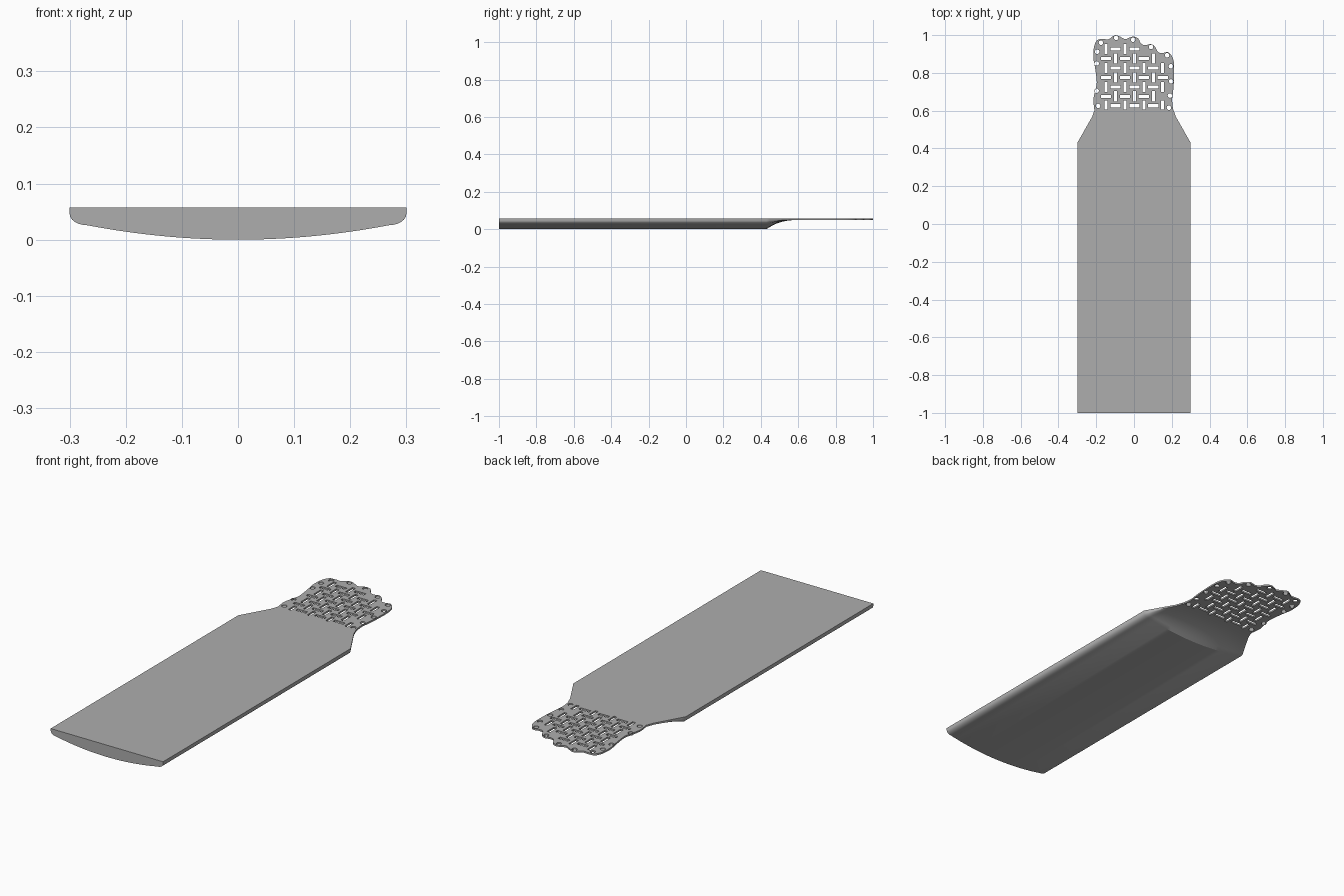
import bpy
import bmesh
from math import cos, sin, pi

cube = bpy.data.objects.get("Cube")
if cube:
    bpy.data.objects.remove(cube, do_unlink=True)

TOP, PLATE_BOTTOM = 0.057, 0.049
SHOULDER, NECK = 0.43, 0.6

grey = bpy.data.materials.new("grey")
grey.use_nodes = True
grey.diffuse_color = (0.42, 0.42, 0.42, 1)
grey.node_tree.nodes["Principled BSDF"].inputs["Base Color"].default_value = (0.42, 0.42, 0.42, 1)


def half_section():
    """Right half of the body underside, as (x, z) from the centre out."""
    belly = [(0.27 * i / 10, 0.026 * (i / 10) ** 2) for i in range(11)]
    edge = [(0.27 + 0.03 * sin(a), 0.046 - 0.02 * cos(a))
            for a in (pi / 2 * k / 6 for k in range(1, 7))]
    return belly + edge


def section(y):
    """Full closed section at y; the neck narrows and thins towards the plate."""
    s = max(0, (y - SHOULDER) / (NECK - SHOULDER))
    t = 1 - (1 - s) ** 2.5
    width = 1 - 0.3 * min(s, 0.8) / 0.8 * 0.86 - 0.042 * max(0, s - 0.8) / 0.2
    half = [(x * width, z + (PLATE_BOTTOM - z) * t) for x, z in half_section()]
    ring = [(-x, z) for x, z in reversed(half[1:])] + half
    ring += [(half[-1][0], TOP), (-half[-1][0], TOP)]
    return [(x, y, z) for x, z in ring]


# Body with tapered neck, lofted from sections
bm = bmesh.new()
stations = [-1] + [SHOULDER + (NECK - SHOULDER) * i / 10 for i in range(11)]
rings = [[bm.verts.new(p) for p in section(y)] for y in stations]
for a, b in zip(rings, rings[1:]):
    for i in range(len(a)):
        j = (i + 1) % len(a)
        bm.faces.new((a[i], a[j], b[j], b[i]))
bm.faces.new(rings[0])
bm.faces.new(rings[-1])
bmesh.ops.recalc_face_normals(bm, faces=bm.faces)
mesh = bpy.data.meshes.new("body")
bm.to_mesh(mesh)
bm.free()
body = bpy.data.objects.new("body", mesh)
bpy.context.collection.objects.link(body)
mesh.materials.append(grey)

# Wavy outline of the perforated plate, right side round to the left
outline = [(0.205, 0.62), (0.202, 0.66), (0.207, 0.7), (0.212, 0.77), (0.212, 0.85),
           (0.2, 0.89), (0.178, 0.91), (0.152, 0.905), (0.128, 0.91), (0.112, 0.937),
           (0.09, 0.952), (0.06, 0.947), (0.038, 0.955), (0.022, 0.982), (0, 0.992),
           (-0.022, 0.988), (-0.045, 0.978), (-0.07, 0.99), (-0.095, 1), (-0.115, 0.992),
           (-0.135, 0.978), (-0.165, 0.979), (-0.195, 0.973), (-0.212, 0.937), (-0.215, 0.88),
           (-0.205, 0.82), (-0.197, 0.75), (-0.205, 0.71), (-0.215, 0.66), (-0.212, 0.62)]


def smooth_loop(pts, steps=4):
    """Catmull-Rom curve through an open list of points."""
    out = []
    for i in range(len(pts) - 1):
        p = [pts[max(0, min(len(pts) - 1, i + k))] for k in (-1, 0, 1, 2)]
        for k in range(steps):
            t = k / steps
            out.append(tuple(0.5 * (2 * b + (c - a) * t + (2 * a - 5 * b + 4 * c - d) * t * t
                                    + (3 * b - a - 3 * c + d) * t ** 3)
                             for a, b, c, d in zip(*p)))
    return out + [pts[-1]]


def slot(x, y, upright):
    w, h = (0.008, 0.027) if upright else (0.027, 0.008)
    low = max(y - h, 0.606)
    return [(x - w, low), (x + w, low), (x + w, y + h), (x - w, y + h)]


def circle(x, y, r=0.012, n=16):
    return [(x + r * cos(2 * pi * i / n), y + r * sin(2 * pi * i / n)) for i in range(n)]


loops = [[(-0.209, NECK), (0.209, NECK)] + smooth_loop(outline)]

# Round holes along the rim
rim = [(-0.175, 0.96), (-0.095, 0.985), (-0.005, 0.976), (0.09, 0.937), (0.175, 0.893),
       (0.195, 0.835), (0.196, 0.755), (0.19, 0.68), (0.185, 0.616),
       (-0.19, 0.625), (-0.198, 0.705), (-0.197, 0.85), (-0.195, 0.912)]
loops += [circle(x, y) for x, y in rim]

# Basket-weave slots, kept clear of the rim
for i in range(7):
    for j in range(7):
        x, y = -0.148 + 0.05 * i, 0.926 - 0.05 * j
        upright = (i + j) % 2 == 0
        points = slot(x, y, upright)
        ceiling = 0.975 - 0.3 * max(0, x + 0.06)
        clear = all((min(max(hx, points[0][0]), points[1][0]) - hx) ** 2
                    + (min(max(hy, points[0][1]), points[2][1]) - hy) ** 2 > 0.014 ** 2
                    for hx, hy in rim)
        if points[2][1] < ceiling and clear:
            loops.append(points)

# Filled flat curve with holes, given thickness
curve = bpy.data.curves.new("perforated_plate", "CURVE")
curve.dimensions = "2D"
curve.fill_mode = "BOTH"
curve.extrude = (TOP - PLATE_BOTTOM) / 2
for loop in loops:
    spline = curve.splines.new("POLY")
    spline.points.add(len(loop) - 1)
    for point, (x, y) in zip(spline.points, loop):
        point.co = (x, y, 0, 1)
    spline.use_cyclic_u = True
curve.materials.append(grey)
plate = bpy.data.objects.new("perforated_plate", curve)
plate.location.z = (TOP + PLATE_BOTTOM) / 2
bpy.context.collection.objects.link(plate)

# Smooth shading with sharp edges kept
bpy.ops.object.select_all(action="DESELECT")
plate.select_set(True)
bpy.context.view_layer.objects.active = plate
bpy.ops.object.convert(target="MESH")
body.select_set(True)
bpy.ops.object.shade_smooth_by_angle(angle=pi / 6)
